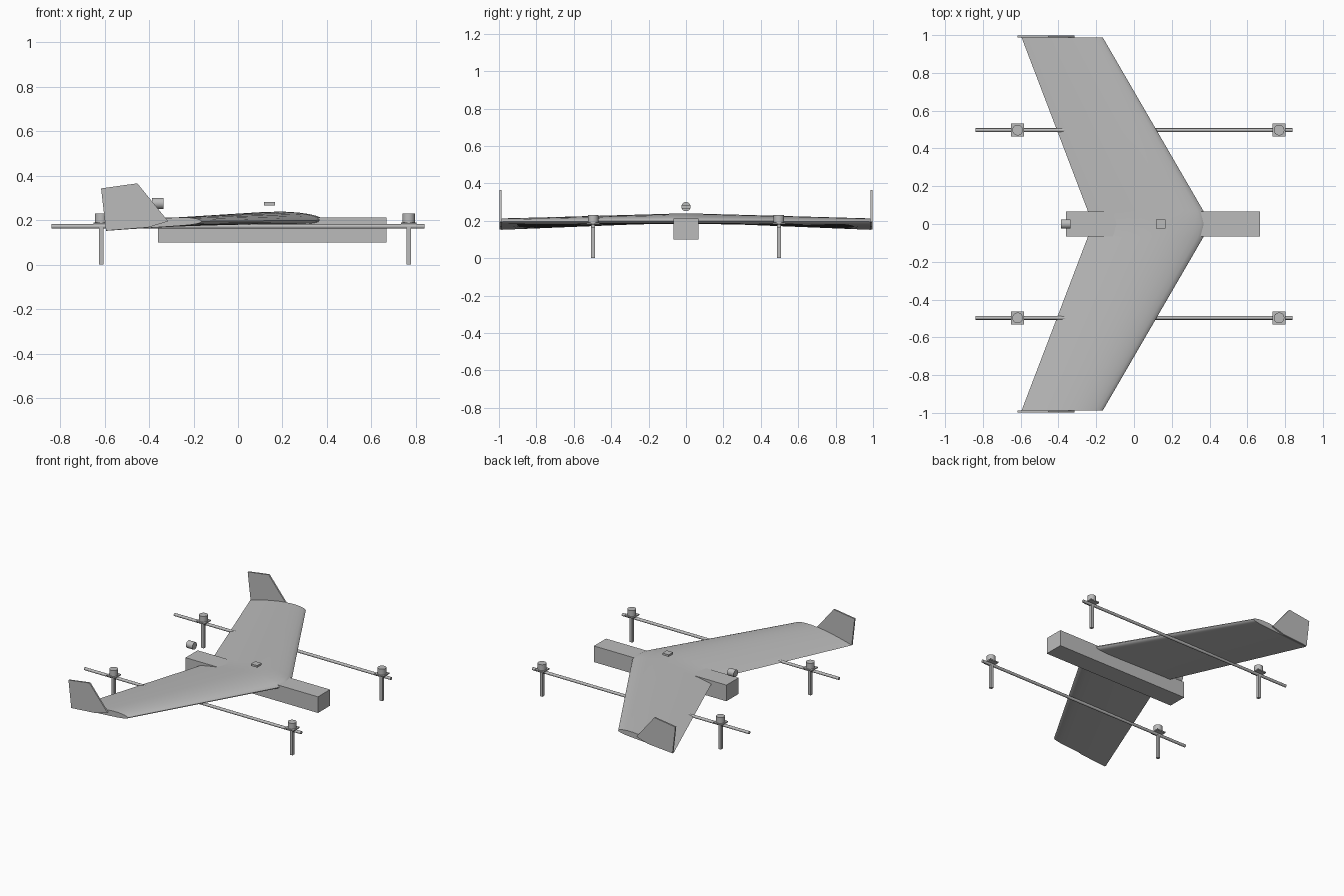
import bpy, bmesh, math
from mathutils import Matrix

cube = bpy.data.objects.get("Cube")
if cube:
    bpy.data.objects.remove(cube, do_unlink=True)

grey = bpy.data.materials.new("plain grey")
grey.use_nodes = True
grey.diffuse_color = (0.5, 0.5, 0.5, 1)
grey.node_tree.nodes["Principled BSDF"].inputs["Base Color"].default_value = (0.5, 0.5, 0.5, 1)


def finish(name, bm, smooth=False):
    bmesh.ops.recalc_face_normals(bm, faces=bm.faces)
    mesh = bpy.data.meshes.new(name)
    bm.to_mesh(mesh)
    bm.free()
    mesh.materials.append(grey)
    obj = bpy.data.objects.new(name, mesh)
    bpy.context.collection.objects.link(obj)
    if smooth:
        bpy.ops.object.select_all(action="DESELECT")
        obj.select_set(True)
        bpy.context.view_layer.objects.active = obj
        bpy.ops.object.shade_smooth_by_angle(angle=math.radians(35))
    return obj


def box(name, lo, hi):
    bm = bmesh.new()
    bmesh.ops.create_cube(bm, size=1)
    for v in bm.verts:
        v.co = [(a + b) / 2 + c * (b - a) for a, b, c in zip(lo, hi, v.co)]
    return finish(name, bm)


def cylinder(name, centre, radius, length, along_x=False, sides=24):
    bm = bmesh.new()
    turn = Matrix.Rotation(math.pi / 2, 4, "Y") if along_x else Matrix()
    bmesh.ops.create_cone(bm, cap_ends=True, segments=sides, radius1=radius, radius2=radius,
                          depth=length, matrix=Matrix.Translation(centre) @ turn)
    return finish(name, bm, True)


def airfoil(y, nose, tail, nose_z, tail_z, camber=0.025, thick=0.09, steps=14):
    """Closed cambered section: over the top from tail to nose, back underneath."""
    chord = nose - tail
    points = []
    for i in range(2 * steps):
        t = (1 + math.cos(math.pi * i / steps)) / 2
        half = 5 * thick * (0.2969 * math.sqrt(t) - 0.126 * t - 0.3516 * t**2
                            + 0.2843 * t**3 - 0.1036 * t**4)
        p = 0.4
        arch = camber * (2 * p * t - t * t) / p**2 if t < p else \
            camber * (1 - 2 * p + 2 * p * t - t * t) / (1 - p)**2
        side = 1 if i <= steps else -1
        z = nose_z + (tail_z - nose_z) * t + (arch + side * half) * chord
        points.append((nose - t * chord, y, z))
    return points


# Swept wing with drooped tips, lofted from tip to tip
half_wing = [(0.07, 0.367, -0.245, 0.2, 0.189), (0.987, -0.165, -0.595, 0.195, 0.152)]
stations = [(-s[0], *s[1:]) for s in reversed(half_wing)]
stations += [(0, 0.385, -0.22, 0.2, 0.19)] + half_wing
bm = bmesh.new()
rings = [[bm.verts.new(p) for p in airfoil(*s)] for s in stations]
for a, b in zip(rings, rings[1:]):
    for i in range(len(a)):
        j = (i + 1) % len(a)
        bm.faces.new((a[i], a[j], b[j], b[i]))
bm.faces.new(rings[0])
bm.faces.new(rings[-1])
finish("wing", bm, True)

# Fuselage, top sensor and rear pusher motor
box("fuselage", (-0.36, -0.067, 0.1), (0.667, 0.067, 0.213))
box("top_sensor", (0.117, -0.024, 0.267), (0.166, 0.024, 0.281))
cylinder("pusher_motor", (-0.361, 0, 0.276), 0.025, 0.05, True)

fin_outline = [(-0.594, 0.153), (-0.404, 0.168), (-0.314, 0.195), (-0.453, 0.366), (-0.616, 0.343)]
for side, label in ((1, "left"), (-1, "right")):
    # Wing tip fin
    bm = bmesh.new()
    face = bm.faces.new([bm.verts.new((x, side * 0.987, z)) for x, z in fin_outline])
    out = bmesh.ops.extrude_face_region(bm, geom=[face])["geom"]
    for v in out:
        if isinstance(v, bmesh.types.BMVert):
            v.co.y = side * 0.998
    finish(label + "_fin", bm)

    # Boom with a leg, mount plate and lift motor at each end
    y = side * 0.497
    cylinder(label + "_boom", (0, y, 0.172), 0.01, 1.68, True)
    for x, end in ((-0.616, "rear"), (0.768, "front")):
        tag = f"{end}_{label}_"
        box(tag + "leg", (x - 0.01, y - 0.01, 0), (x + 0.01, y + 0.01, 0.172))
        box(tag + "mount", (x - 0.034, y - 0.034, 0.182), (x + 0.034, y + 0.034, 0.19))
        cylinder(tag + "motor", (x, y, 0.21), 0.028, 0.042)
